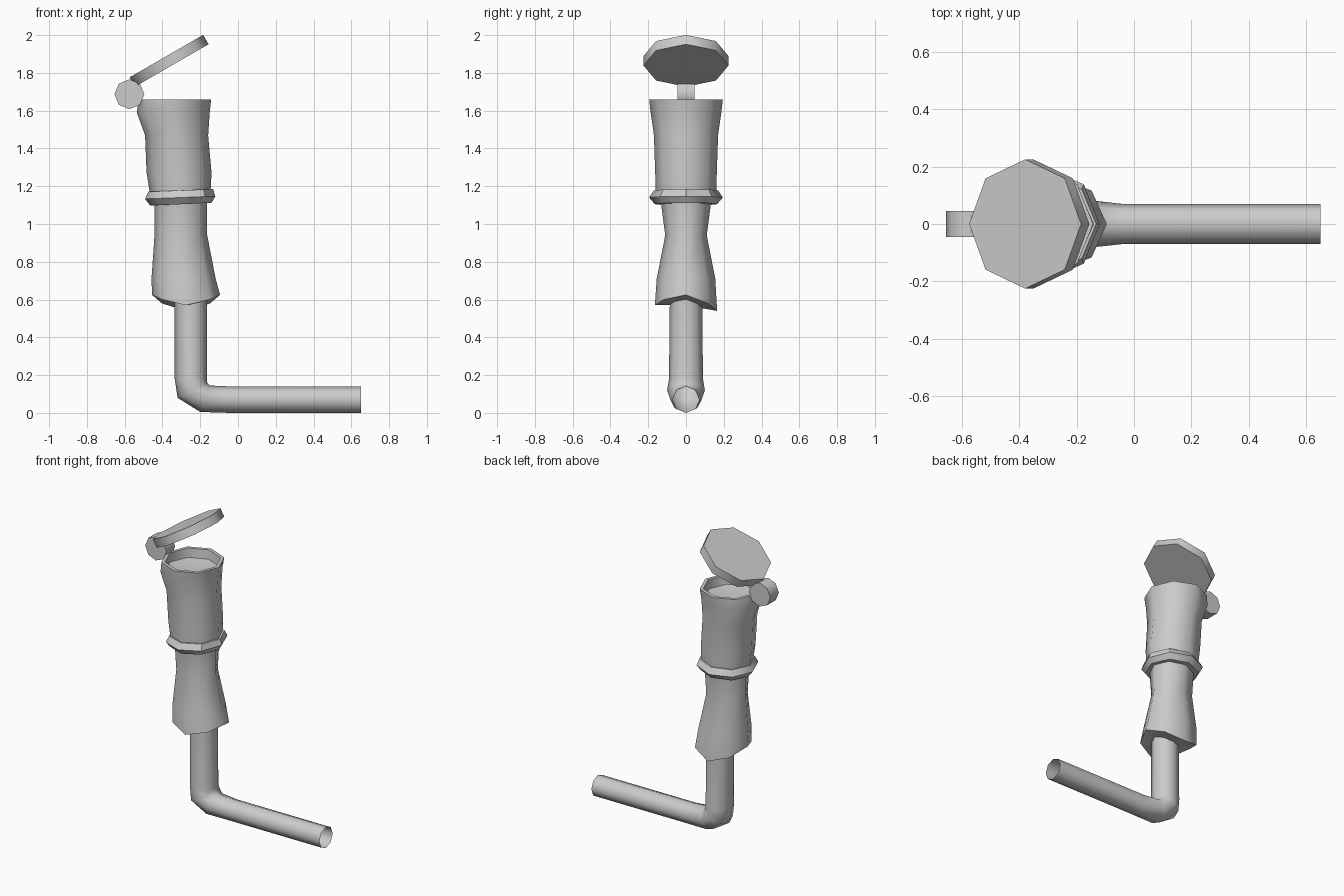
import bpy, bmesh
from math import radians, cos, sin, pi
from mathutils import Vector, Matrix

if "Cube" in bpy.data.objects:
    bpy.data.objects.remove(bpy.data.objects["Cube"])

N = 8


def finish(bm, name, angle=50):
    bmesh.ops.recalc_face_normals(bm, faces=bm.faces)
    me = bpy.data.meshes.new(name)
    bm.to_mesh(me)
    bm.free()
    ob = bpy.data.objects.new(name, me)
    bpy.context.collection.objects.link(ob)
    bpy.ops.object.select_all(action='DESELECT')
    bpy.context.view_layer.objects.active = ob
    ob.select_set(True)
    bpy.ops.object.shade_smooth_by_angle(angle=radians(angle))
    return ob


def skin(name, rings, cap_start=None, cap_end=None, angle=50):
    """Bridge rings of points; optional end caps fan to a centre point."""
    bm = bmesh.new()
    vs = [[bm.verts.new(p) for p in r] for r in rings]
    for a, b in zip(vs, vs[1:]):
        for i in range(N):
            j = (i + 1) % N
            bm.faces.new((a[i], a[j], b[j], b[i]))
    for ring, tip in ((vs[0], cap_start), (vs[-1], cap_end)):
        if tip:
            c = bm.verts.new(tip)
            for i in range(N):
                bm.faces.new((ring[i], ring[(i + 1) % N], c))
    return finish(bm, name, angle)


def level(z, x0, x1, ry, dz=lambda c, s: 0):
    """Octagon ring spanning x0..x1 and -ry..ry at height z."""
    pts = []
    for k in range(N):
        c, s = cos(k * pi / 4), sin(k * pi / 4)
        pts.append(((x0 + x1) / 2 + (x1 - x0) / 2 * c, ry * s, z + dz(c, s)))
    return pts


def slanted(outer, inner, ry):
    """Tube ring from its outer and inner bend points in the xz plane."""
    o, i = Vector((outer[0], 0, outer[1])), Vector((inner[0], 0, inner[1]))
    m, h = (o + i) / 2, (i - o) / 2
    return [m + h * cos(k * pi / 4) + Vector((0, ry * sin(k * pi / 4), 0))
            for k in range(N)]


# bent stem tube, open at the mouth end
skin("stem", [
    slanted((-.335, .66), (-.165, .66), .085),
    slanted((-.335, .18), (-.165, .18), .09),
    slanted((-.32, .08), (-.163, .16), .1),
    slanted((-.2, .005), (-.15, .145), .085),
    slanted((-.04, 0), (-.04, .14), .07),
    slanted((.65, 0), (.65, .14), .07)], angle=60)

# lower body with saddle-shaped bottom edge
skin("lower_body", [
    level(.555, -.455, -.095, .165, lambda c, s: .07 * c * c - .015 * s),
    level(.71, -.458, -.118, .155),
    level(.94, -.442, -.163, .11),
    level(1.13, -.442, -.163, .135)],
    cap_start=(-.26, 0, .57), angle=55)

# collar ring, slightly tilted
tilt = lambda c, s: .007 * c
skin("collar", [
    level(1.105, -.45, -.15, .15, tilt),
    level(1.105, -.465, -.14, .165, tilt),
    level(1.14, -.492, -.12, .195, tilt),
    level(1.178, -.475, -.132, .17, tilt),
    level(1.178, -.45, -.15, .15, tilt)], (-.3, 0, 1.105), (-.3, 0, 1.178), 40)

# upper bowl with thin rim and shallow hollow
skin("bowl", [
    level(1.16, -.466, -.146, .16),
    level(1.27, -.484, -.14, .163),
    level(1.47, -.492, -.158, .17),
    level(1.59, -.536, -.15, .187),
    level(1.66, -.525, -.142, .195),
    level(1.66, -.503, -.164, .172),
    level(1.6, -.5, -.17, .165)],
    cap_start=(-.306, 0, 1.16), cap_end=(-.335, 0, 1.57))


def disc(name, radius, depth, matrix):
    bm = bmesh.new()
    bmesh.ops.create_cone(bm, cap_ends=True, segments=N, radius1=radius,
                          radius2=radius, depth=depth)
    # place a corner on the local x axis
    first = bm.verts[:][0].co
    turn = Vector((first.x, first.y)).angle_signed(Vector((1, 0)))
    bmesh.ops.transform(bm, verts=bm.verts,
                        matrix=matrix @ Matrix.Rotation(-turn, 4, 'Z'))
    return finish(bm, name)


# hinge barrel and raised lid
disc("hinge", .079, .09, Matrix.Translation((-.575, 0, 1.687)) @ Matrix.Rotation(pi / 2, 4, 'X'))
disc("lid", .225, .057, Matrix.Translation((-.365, 0, 1.864)) @ Matrix.Rotation(radians(-30), 4, 'Y'))
